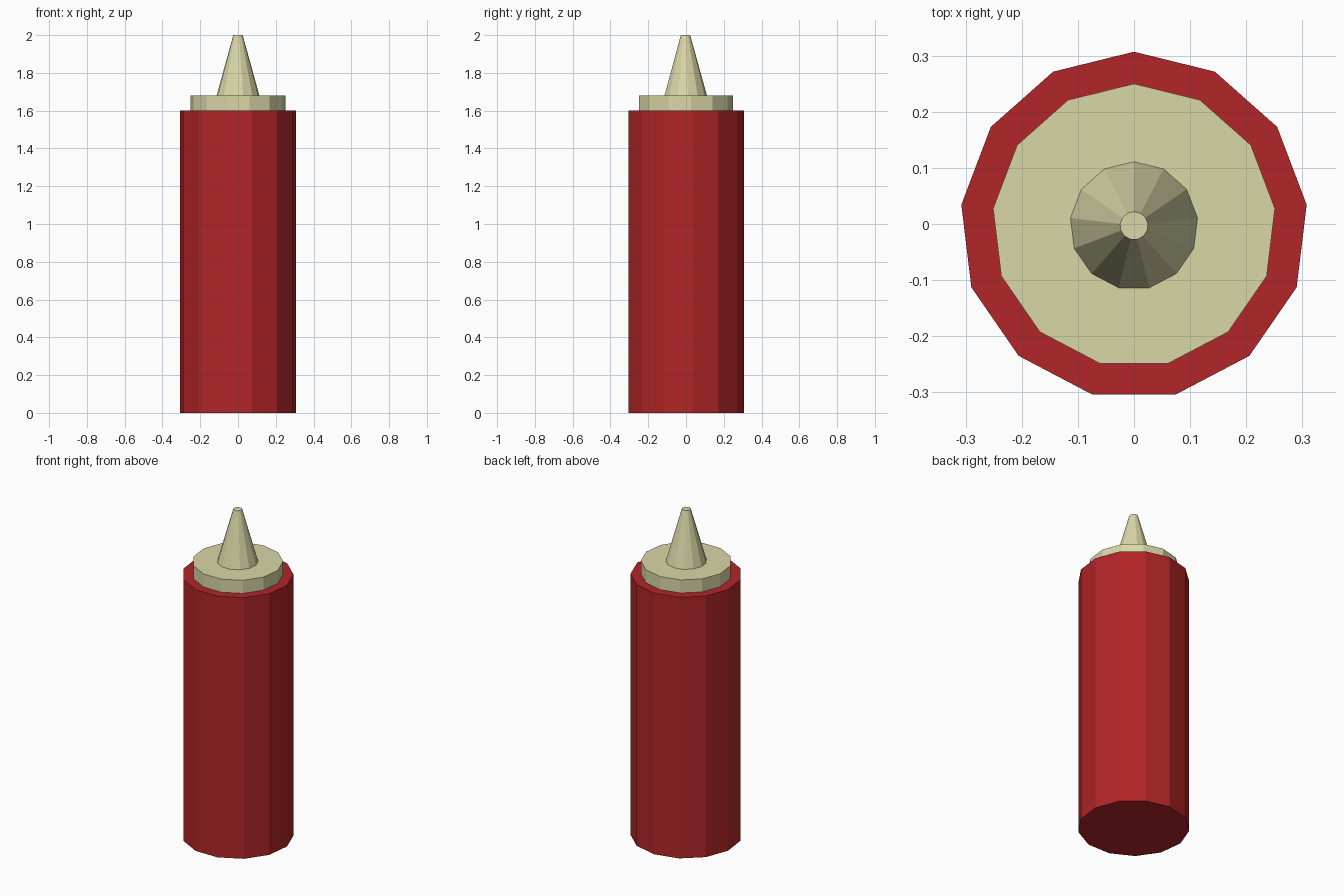
import bpy, bmesh, math

if "Cube" in bpy.data.objects:
    bpy.data.objects.remove(bpy.data.objects["Cube"])

SIDES = 13
CENTRE_Y = -0.003


def material(name, rgb):
    m = bpy.data.materials.new(name)
    m.diffuse_color = (*rgb, 1.0)
    m.use_nodes = True
    m.node_tree.nodes["Principled BSDF"].inputs["Base Color"].default_value = m.diffuse_color
    return m


def frustum(name, r_low, r_top, z_low, z_top, mat):
    """Closed flat-shaded 13-sided frustum with one corner pointing to +y."""
    bm = bmesh.new()
    rings = []
    for r, z in ((r_low, z_low), (r_top, z_top)):
        ring = []
        for i in range(SIDES):
            a = math.pi / 2 + 2 * math.pi * i / SIDES
            ring.append(bm.verts.new((r * math.cos(a), CENTRE_Y + r * math.sin(a), z)))
        rings.append(ring)
    low, top = rings
    for i in range(SIDES):
        j = (i + 1) % SIDES
        bm.faces.new((low[i], low[j], top[j], top[i]))
    bm.faces.new(low[::-1])
    bm.faces.new(top)
    mesh = bpy.data.meshes.new(name)
    bm.to_mesh(mesh)
    bm.free()
    mesh.materials.append(mat)
    obj = bpy.data.objects.new(name, mesh)
    bpy.context.collection.objects.link(obj)
    return obj


red = material("red plastic", (0.445, 0.0185, 0.0203))
cream = material("cream plastic", (0.70, 0.68, 0.39))

# Bottle body, screw cap and pointed nozzle
frustum("bottle_body", 0.31, 0.31, 0.0, 1.60, red)
frustum("cap", 0.253, 0.253, 1.60, 1.68, cream)
frustum("nozzle", 0.114, 0.025, 1.68, 2.0, cream)
